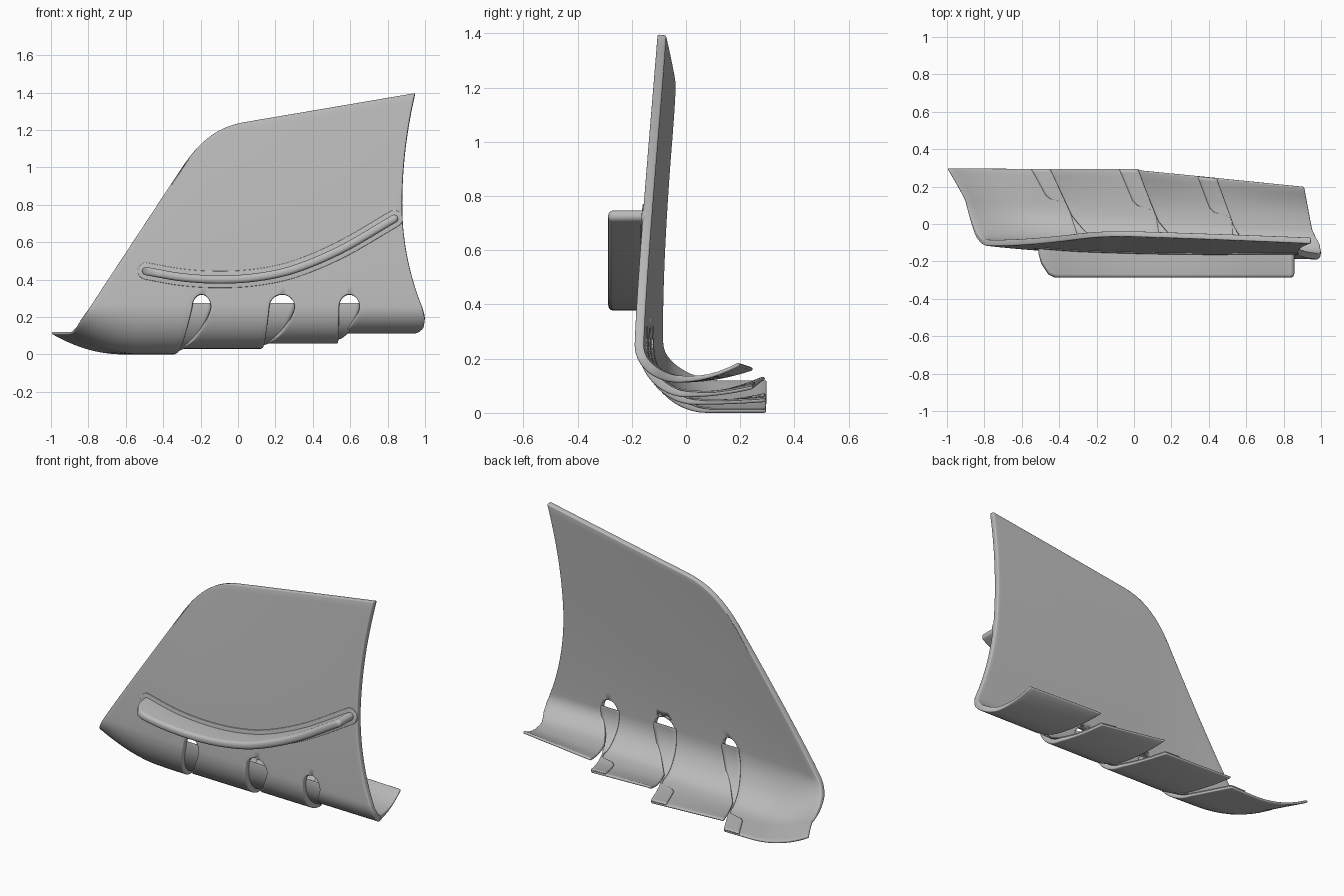
import bpy, bmesh
from math import sin, cos, pi, sqrt

if bpy.data.objects.get("Cube"):
    bpy.data.objects.remove(bpy.data.objects["Cube"])

grey = bpy.data.materials.new("plain_grey")
grey.use_nodes = True
grey.diffuse_color = (0.5, 0.5, 0.5, 1)
grey.node_tree.nodes["Principled BSDF"].inputs["Base Color"].default_value = (0.5, 0.5, 0.5, 1)


def right_x(z):
    return 0.877 + (0.195 if z > 0.8 else 0.355) * (z - 0.8) ** 2


Z_BEND, Z_TOP = 0.25, 0.32              # top of the bend, top of the slots
LEFT, RIGHT = -0.748, right_x(Z_TOP)    # panel ends at the slot tops
# Height, bend depth, rise at the left and right ends of each flap's back edge
FLAPS = [(0.0, 0.23, 0.0, 0.0), (0.03, 0.2, 0.03, 0.01), (0.058, 0.18, 0.065, 0.03), (0.112, 0.16, 0.045, 0.062)]
# Centre, half width, bend x, back x
SLOTS = [(-0.195, 0.05, -0.335, -0.45), (0.235, 0.068, 0.13, 0.02), (0.595, 0.055, 0.535, 0.44)]
LEFT_END = [(0, LEFT), (1, -0.793), (1.4, -0.848), (2, -0.905), (3, -1)]
RIGHT_END = [(0, RIGHT), (1, 0.985), (1.3, 0.999), (1.6, 0.992), (2, 0.952), (3, 0.91)]


def lerp(a, b, t):
    return a + (b - a) * t


def table(points, v):
    for (v0, x0), (v1, x1) in zip(points, points[1:]):
        if v <= v1:
            return lerp(x0, x1, (v - v0) / (v1 - v0))
    return points[-1][1]


def front_y(x, z):
    lean = max(0, (z - Z_BEND) / 1.14) ** 1.3
    return -0.163 - 0.027 * x + 0.072 * max(0, -x - 0.2) ** 2 + (0.115 - 0.034 * x) * lean


def slot_edge(i, side, v):
    centre, half, bend_x, back_x = SLOTS[i]
    if v <= 1:
        return centre + side * half * sqrt(max(0, 1 - (1 - v) ** 2))
    if v <= 2:
        return lerp(centre + side * half, bend_x, (v - 1) ** (1.3 if side > 0 else 1))
    return lerp(bend_x, back_x, v - 2)


def flap_ends(i, v):
    return (slot_edge(i - 1, 1, v) if i else table(LEFT_END, v),
            slot_edge(i, -1, v) if i < 3 else table(RIGHT_END, v))


def flap_point(i, v, x):
    """v runs 0-1 down the slot, 1-2 round the bend, 2-3 along the floor."""
    low, depth, rise_a, rise_b = FLAPS[i]
    if i == 0:
        low += 0.11 * max(0, (table(LEFT_END, v) + 0.38 - x) / 0.38) ** 2
    if v <= 1:
        z = lerp(Z_TOP, Z_BEND, v)
        return x, front_y(x, z), z
    y = front_y(x, 0)
    if v <= 2:
        a = (v - 1) * pi / 2
        return x, y + depth * (1 - cos(a)), Z_BEND - (Z_BEND - low) * sin(a)
    back = 0.295 if x < 0.05 else 0.292 - 0.1 * x
    a, b = flap_ends(i, v)
    rise = lerp(rise_a, rise_b, (x - a) / (b - a))
    return x, lerp(y + depth, back, v - 2), low + rise * (v - 2) ** 2


def top_z(x):
    return 1.245 + 0.17 * (x - 0.05) - 0.1855 * (max(0, 0.05 - x) / 0.35) ** 2.54


def panel_point(x0, t):
    """Blend between the four edges of the upright panel."""
    u = (x0 - LEFT) / (RIGHT - LEFT)
    tl, tr = -0.3, 0.945
    tx = lerp(tl, tr, u)
    zr = lerp(Z_TOP, top_z(tr), t)
    x = lerp(x0, tx, t) + u * (right_x(zr) - lerp(RIGHT, tr, t))
    z = lerp(Z_TOP, top_z(tx), t)
    return x, front_y(x, z), z


def add_grid(bm, rows):
    verts = [[bm.verts.new(p) for p in row] for row in rows]
    for r0, r1 in zip(verts, verts[1:]):
        for a, b, c, d in zip(r0, r0[1:], r1[1:], r1):
            bm.faces.new((a, b, c, d))


def finish(bm, name):
    mesh = bpy.data.meshes.new(name)
    bm.to_mesh(mesh)
    bm.free()
    ob = bpy.data.objects.new(name, mesh)
    bpy.context.collection.objects.link(ob)
    mesh.materials.append(grey)
    bpy.ops.object.select_all(action='DESELECT')
    bpy.context.view_layer.objects.active = ob
    ob.select_set(True)
    bpy.ops.object.shade_smooth_by_angle(angle=0.7)
    return ob


# Bent sheet: upright panel and four flaps
N = 14
rows_v = [1 - cos(k / 8 * pi / 2) for k in range(9)]
rows_v += [1 + k / 12 for k in range(1, 13)] + [2 + k / 6 for k in range(1, 7)]
bm = bmesh.new()
stops = [LEFT] + [s[0] for s in SLOTS] + [RIGHT]
columns = [LEFT]
for i in range(4):
    grid = []
    for v in rows_v:
        a, b = flap_ends(i, v)
        grid.append([flap_point(i, v, lerp(a, b, k / N)) for k in range(N + 1)])
    add_grid(bm, grid[::-1])
    columns += [lerp(stops[i], stops[i + 1], k / N) for k in range(1, N + 1)]
add_grid(bm, [[panel_point(x, t / 24) for x in columns] for t in range(25)])
bmesh.ops.remove_doubles(bm, verts=bm.verts, dist=0.0005)
sheet = finish(bm, "bent_sheet")
group = sheet.vertex_groups.new(name="thickness")
for v in sheet.data.vertices:
    group.add([v.index], 0.42 + 0.58 * min(1, max(0, (0.1 - v.co.y) / 0.22)), 'REPLACE')
solid = sheet.modifiers.new("thickness", 'SOLIDIFY')
solid.thickness = 0.034
solid.offset = -1
solid.vertex_group = "thickness"
bevel = sheet.modifiers.new("round_rim", 'BEVEL')
bevel.width = 0.0065
bevel.segments = 3
bevel.limit_method = 'ANGLE'
bevel.angle_limit = 0.9
bevel.use_clamp_overlap = False

# Backing tabs behind the slots
for i in range(3):
    grid = []
    for k in range(29):
        v = lerp(0.64, 3, k / 28)
        a = slot_edge(i, -1, v) - table([(0, 0.02), (1.5, 0.01), (2.2, 0.01), (2.25, 0.1), (3, 0.1)], v)
        b = slot_edge(i, 1, v)
        grid.append([flap_point(i, v, lerp(a, b, j / 6)) for j in range(7)])
    bm = bmesh.new()
    add_grid(bm, grid[::-1])
    bm.normal_update()
    for v, n in [(v, v.normal.copy()) for v in bm.verts]:
        v.co -= n * lerp(0.032, 0.012, min(1, max(0, (v.co.y + 0.12) / 0.22)))
    tab = finish(bm, "backing_tab_%d" % (i + 1))
    solid = tab.modifiers.new("thickness", 'SOLIDIFY')
    solid.thickness = 0.006

# Curved rib and its flange on the front
PATH = [(-0.49, 0.445), (-0.3, 0.412), (-0.1, 0.4), (0.1, 0.412), (0.3, 0.455), (0.55, 0.56), (0.835, 0.725)]


def path_z(x):
    """Smooth curve through the path points."""
    for k in range(len(PATH) - 1):
        if x <= PATH[k + 1][0]:
            break

    def slope(j):
        a, b = PATH[max(0, j - 1)], PATH[min(len(PATH) - 1, j + 1)]
        return (b[1] - a[1]) / (b[0] - a[0])
    (x0, z0), (x1, z1) = PATH[k], PATH[k + 1]
    h, t = x1 - x0, (x - x0) / (x1 - x0)
    if t < 0 or t > 1:
        return (z0 + slope(k) * (x - x0)) if t < 0 else z1 + slope(k + 1) * (x - x1)
    m = 3 * t * t - 2 * t ** 3
    return lerp(z0, z1, m) + h * (t * (1 - t) ** 2 * slope(k) - t * t * (1 - t) * slope(k + 1))


def strip(name, half, front, edge):
    """Sweep a round-shouldered bar with round ends along the path."""
    x0, x1 = PATH[0][0], PATH[-1][0]
    stations = [(x0 - half * cos(k * pi / 16), half * sin(k * pi / 16)) for k in range(8)]
    stations += [(lerp(x0, x1, k / 40), half) for k in range(41)]
    stations += [(x1 + 0.88 * half * sin(k * pi / 16), half * cos(k * pi / 16)) for k in range(1, 9)]
    rows = []
    for x, w in stations:
        w = max(w, 0.0005)
        z = path_z(x)
        s = (path_z(x + 0.01) - path_z(x - 0.01)) / 0.02
        n = sqrt(1 + s * s)
        r = min(edge, w)
        section = [(-w, None)]
        section += [(-w + r * (1 - cos(k * pi / 8)), edge * (1 - sin(k * pi / 8))) for k in range(5)]
        section += [(-o, d) for o, d in section[::-1]]
        row = []
        for o, d in section:
            px, pz = x - o * s / n, z + o / n
            base = front_y(px, pz)
            y = base + 0.012 if d is None else min(base, front(x, base) + d + edge * (1 - w / half))
            row.append((px, y, pz))
        rows.append(row)
    bm = bmesh.new()
    add_grid(bm, rows)
    for end in (rows[0], rows[-1]):
        bm.faces.new([bm.verts.new(p) for p in end])
    bmesh.ops.remove_doubles(bm, verts=bm.verts, dist=0.00001)
    bmesh.ops.recalc_face_normals(bm, faces=bm.faces)
    return finish(bm, name)


strip("curved_rib", 0.022, lambda x, base: -0.287 + 0.12 * max(0, (-0.4 - x) / 0.11) ** 3, 0.018)
strip("rib_flange", 0.045, lambda x, base: base - 0.006, 0.003)
